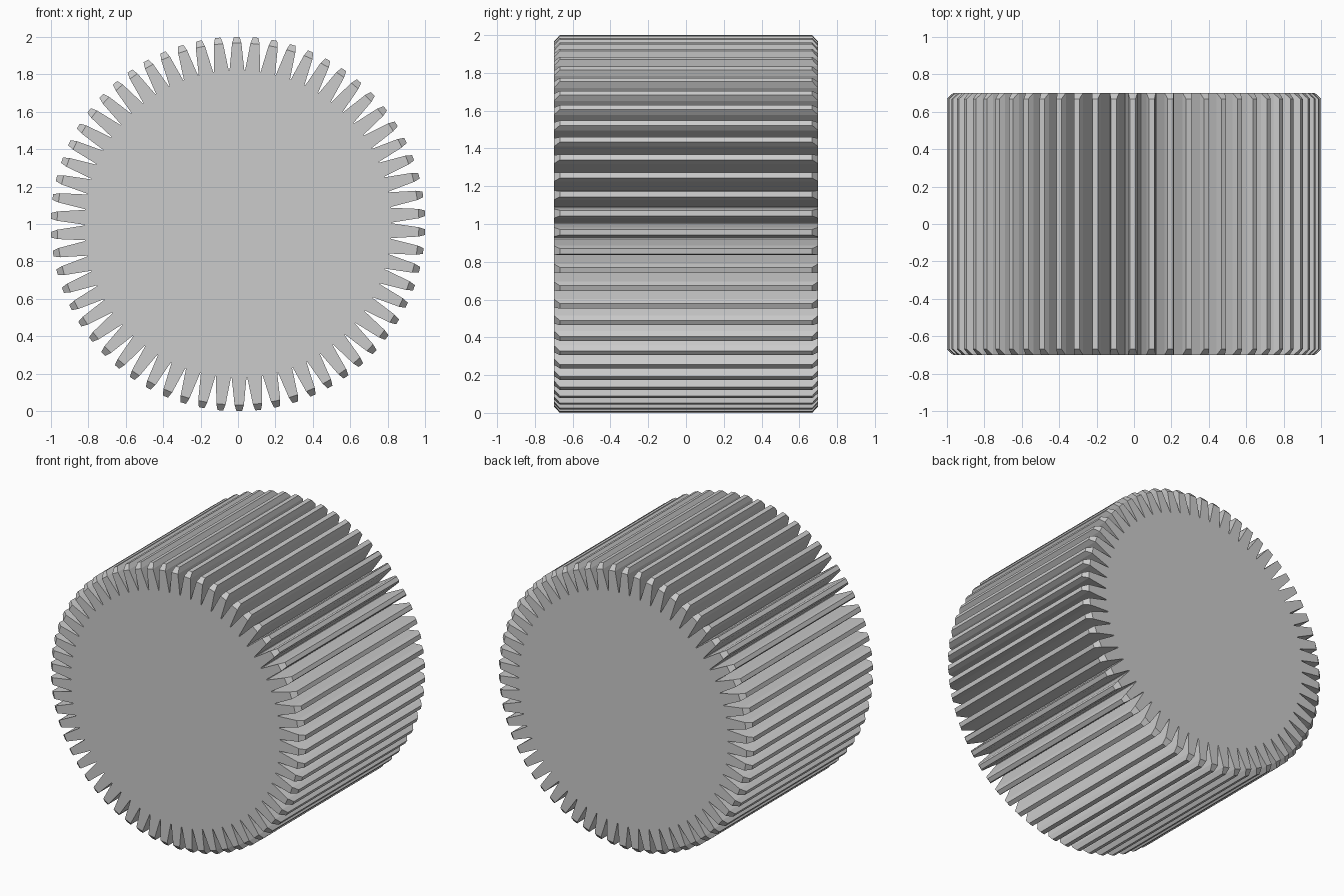
import bpy
import bmesh
from math import sin, cos, pi, radians

cube = bpy.data.objects.get("Cube")
if cube:
    bpy.data.objects.remove(cube, do_unlink=True)

TEETH = 62
PHASE = radians(-0.4)
HALF_LENGTH = 0.70
CHAMFER = 0.032
ROOT_R, SHOULDER_R, TIP_R = 0.82, 0.966, 1.0

# One tooth: distance from the axis, sideways offset, half length along the axis
root_half = ROOT_R * sin(pi / TEETH) - 0.002
TOOTH = [
    (ROOT_R, -root_half, HALF_LENGTH),
    (SHOULDER_R, -0.025, HALF_LENGTH),
    (TIP_R, -0.015, HALF_LENGTH - CHAMFER),
    (TIP_R, 0.015, HALF_LENGTH - CHAMFER),
    (SHOULDER_R, 0.025, HALF_LENGTH),
    (ROOT_R, root_half, HALF_LENGTH),
]

steel = bpy.data.materials.new("plain grey")
steel.use_nodes = True
grey = (0.6, 0.6, 0.6, 1)
steel.diffuse_color = grey
steel.node_tree.nodes["Principled BSDF"].inputs["Base Color"].default_value = grey

bm = bmesh.new()


def ring_vertices(side):
    """All tooth corners around one end of the gear, grouped by tooth."""
    teeth = []
    for i in range(TEETH):
        a = PHASE + 2 * pi * i / TEETH
        teeth.append([bm.verts.new((r * sin(a) + w * cos(a), side * h,
                                    1 + r * cos(a) - w * sin(a)))
                      for r, w, h in TOOTH])
    return teeth


front, back = ring_vertices(-1), ring_vertices(1)

# Flat end faces, and the sloped end of every tooth tip
for teeth in (front, back):
    bm.faces.new([t[k] for t in teeth for k in (0, 5)])
    for t in teeth:
        bm.faces.new((t[0], t[1], t[4], t[5]))
        bm.faces.new((t[1], t[2], t[3], t[4]))

# Flanks, tips and narrow root floors along the length
f_loop = [v for t in front for v in t]
b_loop = [v for t in back for v in t]
for i in range(len(f_loop)):
    j = (i + 1) % len(f_loop)
    bm.faces.new((f_loop[i], f_loop[j], b_loop[j], b_loop[i]))

bmesh.ops.recalc_face_normals(bm, faces=bm.faces)
mesh = bpy.data.meshes.new("spur_gear")
bm.to_mesh(mesh)
bm.free()
mesh.materials.append(steel)
gear = bpy.data.objects.new("spur_gear", mesh)
bpy.context.collection.objects.link(gear)
